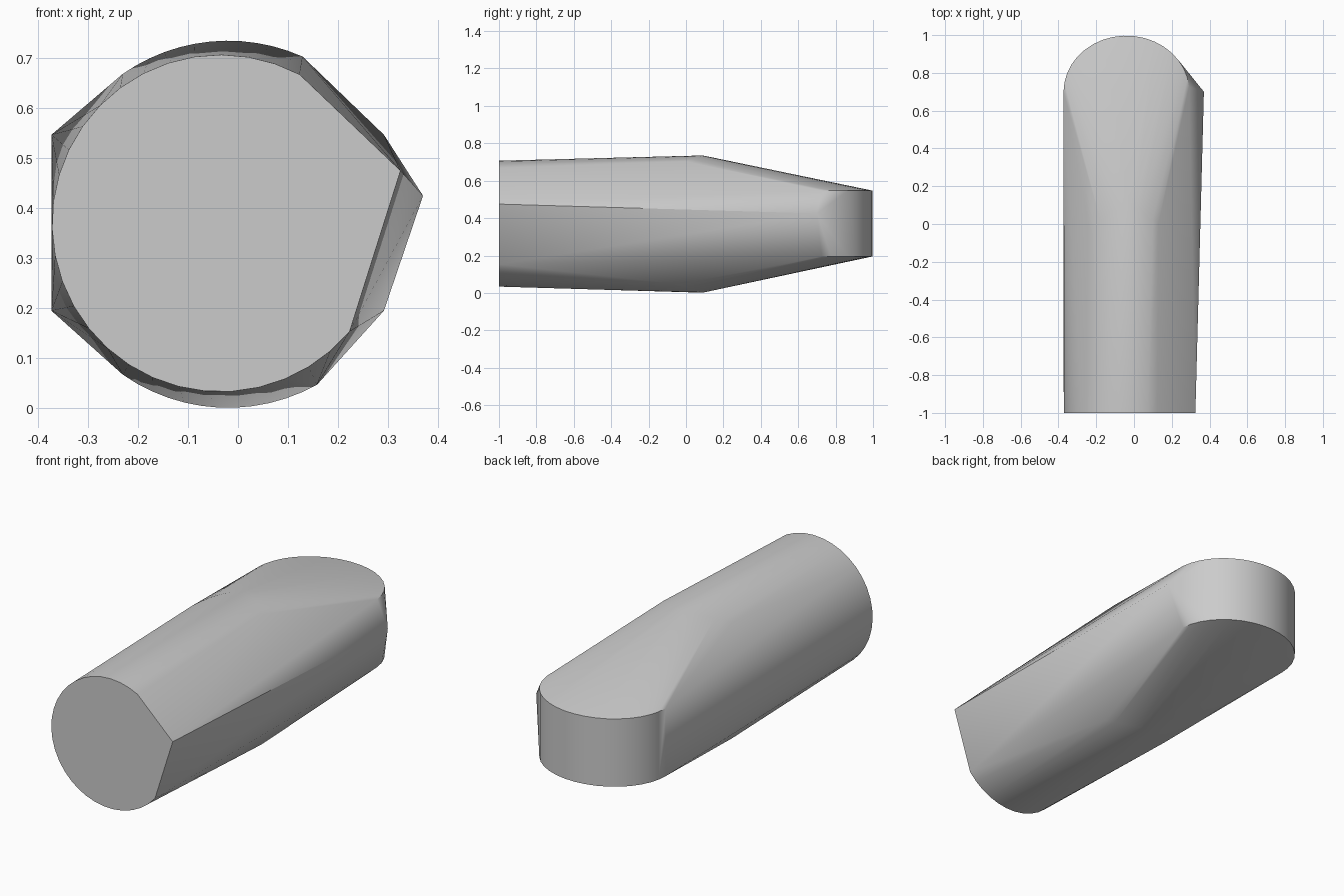
import bpy
import bmesh
from math import cos, sin, radians

cube = bpy.data.objects.get("Cube")
if cube:
    bpy.data.objects.remove(cube, do_unlink=True)


def arc(cx, cy, rx, ry, start, end, steps):
    """Points along an elliptical arc, angles in degrees."""
    angles = [radians(start + (end - start) * i / steps) for i in range(steps + 1)]
    return [(cx + rx * cos(a), cy + ry * sin(a)) for a in angles]


points = []

# Flat front end: a disc with one pointed side
points += [(x, -1, z) for x, z in arc(-0.035, 0.37, 0.337, 0.337, 62, 320, 28)]
points.append((0.325, 0.475))
points[-1] = (0.325, -1, 0.475)

# Fullest section: crowns on the top and bottom only
for start, end in ((66, 125), (235, 299)):
    for x, z in arc(-0.02, 0.368, 0.367, 0.367, start, end, 12):
        points.append((x, 0.09 - 3.5 * (x + 0.03) ** 2, z))

# Rounded upright back end
for x, y in arc(-0.04, 0.70, 0.333, 0.297, 5, 180, 18):
    points += [(x, y, 0.195), (x, y, 0.547)]

# Back end of the side ridge
points.append((0.37, 0.70, 0.425))

# Skin the sections as one convex body
bm = bmesh.new()
for p in points:
    bm.verts.new(p)
hull = bmesh.ops.convex_hull(bm, input=bm.verts)
loose = {g for g in hull["geom_interior"] + hull["geom_unused"]
         if isinstance(g, bmesh.types.BMVert)}
bmesh.ops.delete(bm, geom=list(loose), context="VERTS")
bmesh.ops.dissolve_limit(bm, angle_limit=radians(0.5), verts=bm.verts, edges=bm.edges)
bmesh.ops.recalc_face_normals(bm, faces=bm.faces)
mesh = bpy.data.meshes.new("tapered_body")
bm.to_mesh(mesh)
bm.free()

body = bpy.data.objects.new("tapered_body", mesh)
bpy.context.collection.objects.link(body)

# Plain grey material
grey = bpy.data.materials.new("plain grey")
grey.use_nodes = True
colour = (0.6, 0.6, 0.6, 1)
grey.diffuse_color = colour
grey.node_tree.nodes["Principled BSDF"].inputs["Base Color"].default_value = colour
mesh.materials.append(grey)

# Smooth sides with crisp ends and ridge
bpy.ops.object.select_all(action="DESELECT")
body.select_set(True)
bpy.context.view_layer.objects.active = body
bpy.ops.object.shade_smooth_by_angle(angle=radians(30))
